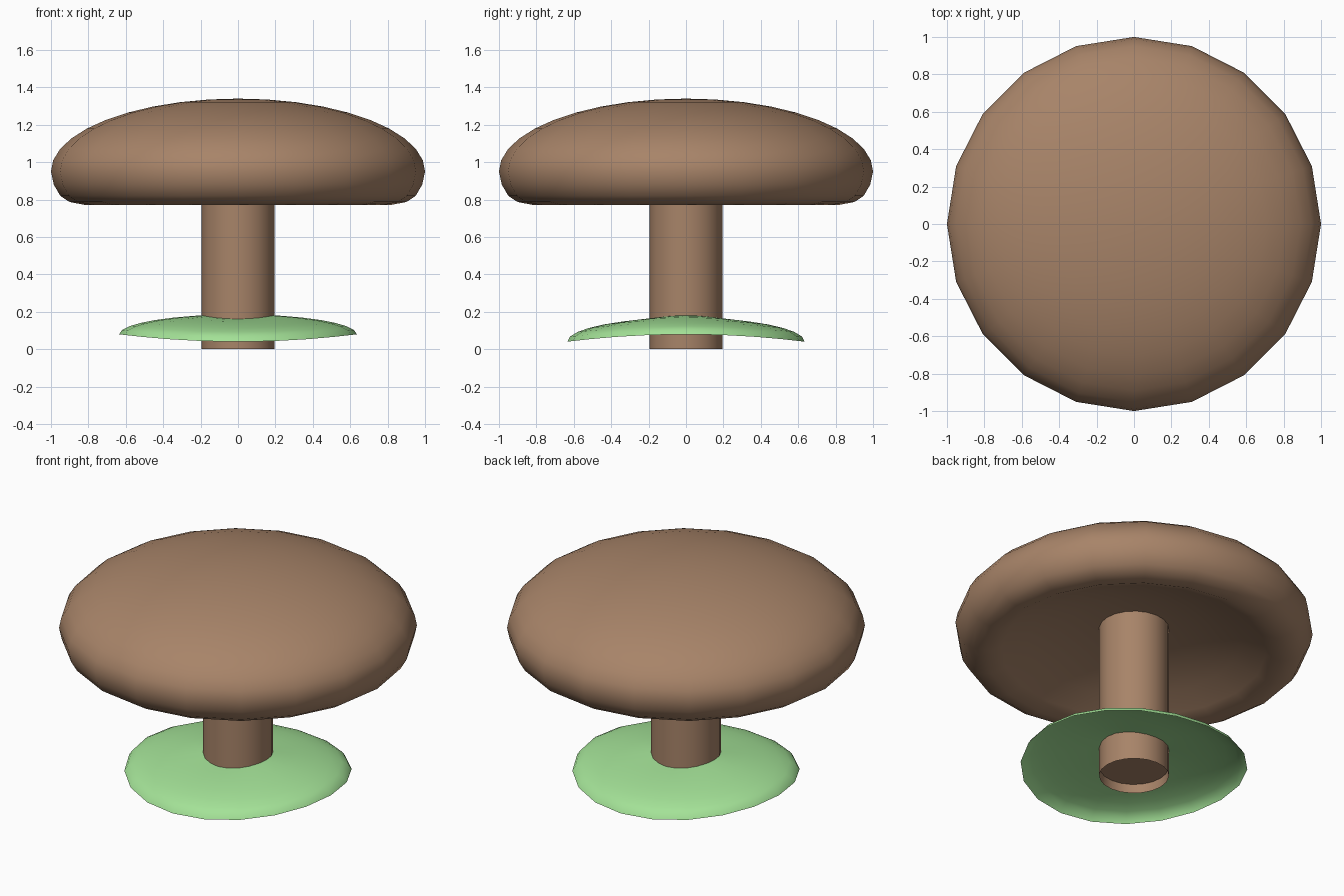
import bpy, bmesh, math

if "Cube" in bpy.data.objects:
    bpy.data.objects.remove(bpy.data.objects["Cube"])

SIDES = 20


def material(name, rgb):
    m = bpy.data.materials.new(name)
    m.diffuse_color = (*rgb, 1)
    m.use_nodes = True
    m.node_tree.nodes["Principled BSDF"].inputs["Base Color"].default_value = m.diffuse_color
    return m


def lathe(name, profile, mat, angle=40, wave=None):
    """Spin (r, z) points around z; wave(r, z, a) can bend the height."""
    bm = bmesh.new()
    rings = []
    for r, z in profile:
        if r == 0:
            rings.append([bm.verts.new((0, 0, z))] * SIDES)
            continue
        ring = []
        for i in range(SIDES):
            a = 2 * math.pi * i / SIDES
            h = wave(r, z, a) if wave else z
            ring.append(bm.verts.new((r * math.cos(a), r * math.sin(a), h)))
        rings.append(ring)
    for lo, hi in zip(rings, rings[1:]):
        for i in range(SIDES):
            j = (i + 1) % SIDES
            bm.faces.new(dict.fromkeys((lo[i], lo[j], hi[j], hi[i])))
    mesh = bpy.data.meshes.new(name)
    bm.to_mesh(mesh)
    bm.free()
    mesh.materials.append(mat)
    ob = bpy.data.objects.new(name, mesh)
    bpy.context.collection.objects.link(ob)
    bpy.ops.object.select_all(action='DESELECT')
    ob.select_set(True)
    bpy.context.view_layer.objects.active = ob
    bpy.ops.object.shade_smooth_by_angle(angle=math.radians(angle))
    return ob


brown = material("brown", (0.39, 0.23, 0.14))
green = material("green", (0.37, 0.76, 0.31))

# Cap: hollow underside, rolled lip, half-ellipse dome
under = [(0, 0.955), (0.2, 0.95), (0.4, 0.92), (0.6, 0.865), (0.74, 0.805)]
lip = [(0.82, 0.772), (0.9, 0.787), (0.95, 0.82), (0.985, 0.88)]
dome = [(math.cos(t), 0.95 + 0.39 * math.sin(t))
        for t in (math.pi / 2 * k / 10 for k in range(10))]
lathe("cap", under + lip + dome + [(0, 1.34)], brown, 60)

# Stem: tube with a recessed bottom
lathe("stem", [(0, 0.055), (0.193, 0.055), (0.195, 0.0), (0.195, 0.97)], brown)


# Skirt: thin domed sheet whose rim dips to front and back
def skirt_height(r, z, a):
    c = math.cos(2 * a)
    rim, top = 0.06 + 0.02 * c, 0.177 + 0.009 * c
    return rim + (top - rim) * math.sqrt(max(0, 1 - (r / 0.635) ** 2))


radii = [0.635, 0.62, 0.58, 0.52, 0.44, 0.34, 0.24, 0.18]
lathe("skirt", [(r, 0) for r in radii], green, 60, skirt_height)
